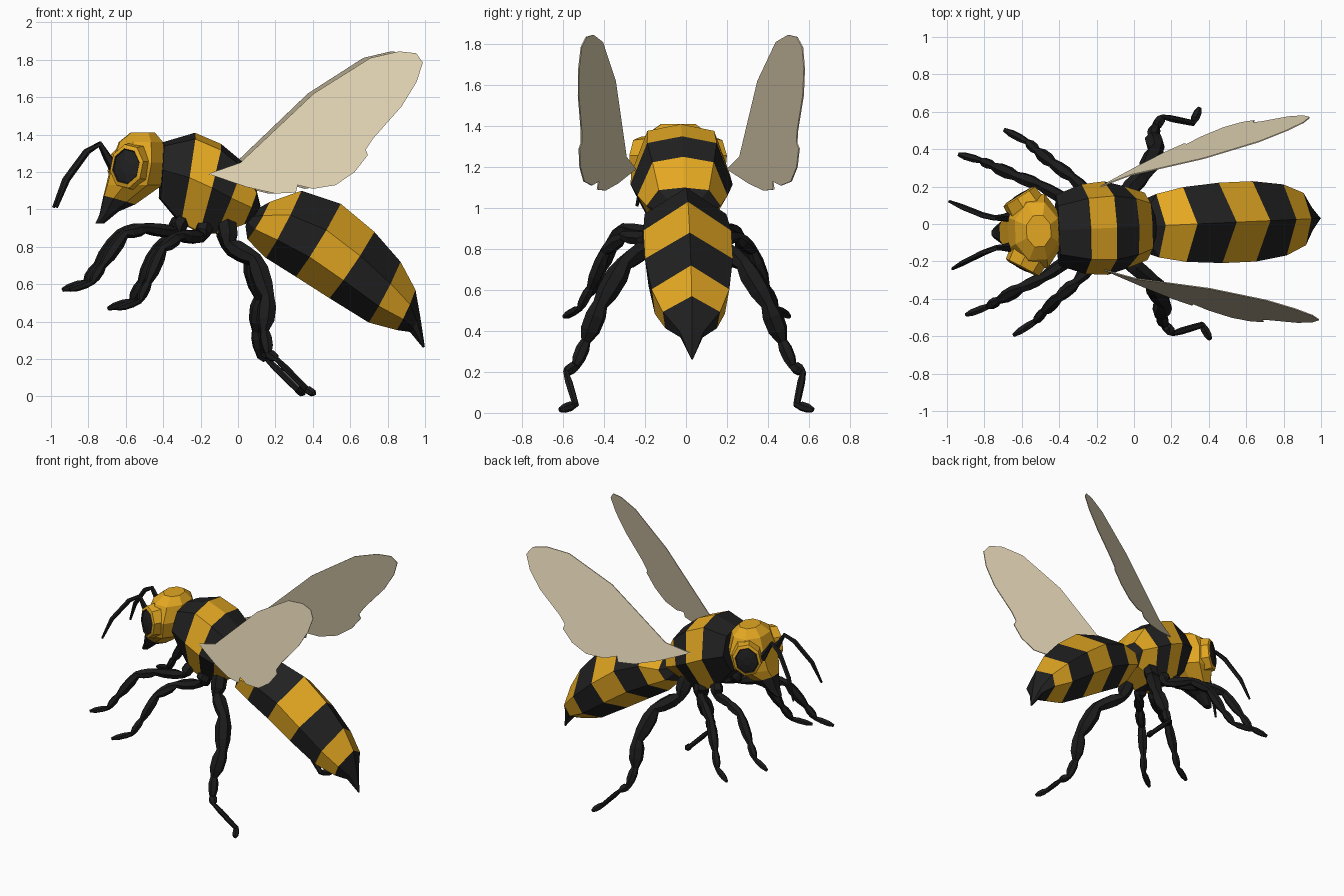
import bpy, bmesh, math
from mathutils import Vector, Matrix

cube = bpy.data.objects.get("Cube")
if cube:
    bpy.data.objects.remove(cube)


def material(name, colour):
    m = bpy.data.materials.new(name)
    m.use_nodes = True
    rgba = (*colour, 1)
    m.diffuse_color = rgba
    bsdf = next(n for n in m.node_tree.nodes if n.type == "BSDF_PRINCIPLED")
    bsdf.inputs["Base Color"].default_value = rgba
    bsdf.inputs["Roughness"].default_value = 0.8
    return m


YELLOW = material("honey yellow", (0.77, 0.39, 0.016))
BLACK = material("soft black", (0.015, 0.015, 0.015))
LEG = material("leg black", (0.011, 0.011, 0.011))
WING = material("wing tan", (0.75, 0.65, 0.45))

# The whole insect is turned a little about the vertical axis
POSE = Matrix.Translation((0, -0.015, 0)) @ Matrix.Rotation(math.radians(2.6), 4, "Z")


def finish(bm, name, mats):
    bmesh.ops.recalc_face_normals(bm, faces=bm.faces)
    bm.transform(POSE)
    mesh = bpy.data.meshes.new(name)
    bm.to_mesh(mesh)
    bm.free()
    for m in mats:
        mesh.materials.append(m)
    obj = bpy.data.objects.new(name, mesh)
    bpy.context.collection.objects.link(obj)
    return obj


def loft(name, rings, mats, bands=None):
    """Skin a row of equal rings; bands gives a material index per span."""
    bm = bmesh.new()
    rows = [[bm.verts.new(p) for p in ring] for ring in rings]
    n = len(rows[0])
    bands = bands or [0] * (len(rows) - 1)
    for a, b, band in zip(rows, rows[1:], bands):
        for i in range(n):
            j = (i + 1) % n
            bm.faces.new((a[i], a[j], b[j], b[i])).material_index = band
    bm.faces.new(rows[0]).material_index = bands[0]
    bm.faces.new(rows[-1]).material_index = bands[-1]
    return finish(bm, name, mats)


def section(top, bottom, width, profile):
    """Ring across the body: profile holds (width share, depth share) of one side."""
    t, b = Vector((top[0], 0, top[1])), Vector((bottom[0], 0, bottom[1]))
    half = [t.lerp(b, d) + Vector((0, w * width, 0)) for w, d in profile]
    other = [Vector((p.x, -p.y, p.z)) for p in reversed(half) if abs(p.y) > 1e-5]
    return half + other


def limb(name, path, radii, mat, sides=6, knobbly=True):
    """Tube along a path; knobbly limbs swell in the middle of each segment."""
    path = [Vector(p) for p in path]
    stops = []
    for i, p in enumerate(path[:-1]):
        q, r = path[i + 1], radii[i]
        stops.append((p, r * 0.72 if knobbly else r))
        if knobbly:
            stops += [(p.lerp(q, 0.3), r), (p.lerp(q, 0.7), r * 0.95)]
    stops.append((path[-1], radii[-1] * 0.5))
    rings = []
    for k, (p, r) in enumerate(stops):
        along = stops[min(k + 1, len(stops) - 1)][0] - stops[max(k - 1, 0)][0]
        u = along.cross(Vector((0.3, 1, 0.2))).normalized()
        v = along.cross(u).normalized()
        angles = [math.tau * s / sides for s in range(sides)]
        rings.append([p + r * (u * math.cos(a) + v * math.sin(a)) for a in angles])
    return loft(name, rings, [mat])


# Abdomen: ridged six-sided sections, striped, ending in a sting
ridged = [(0, 0), (1, 0.36), (0.9, 0.73), (0, 1)]
abdomen = [
    ((0.08, 0.99), (0.04, 0.91), 0.07),
    ((0.17, 1.04), (0.05, 0.84), 0.17),
    ((0.34, 1.1), (0.15, 0.74), 0.2),
    ((0.55, 1.03), (0.31, 0.64), 0.215),
    ((0.73, 0.88), (0.49, 0.525), 0.215),
    ((0.87, 0.72), (0.7, 0.395), 0.19),
    ((0.95, 0.57), (0.85, 0.355), 0.14),
    ((0.975, 0.43), (0.92, 0.345), 0.06),
    ((1.0, 0.265), (0.99, 0.26), 0.004),
]
loft("abdomen", [section(*s, ridged) for s in abdomen], [YELLOW, BLACK],
     [1, 0, 1, 0, 1, 0, 1, 1])

# Thorax: broad sections with a low ridge, striped, closing to a dark waist
broad = [(0, 0), (0.68, 0.07), (1, 0.5), (0.5, 1)]
thorax = [
    ((-0.4, 1.36), (-0.42, 1.06), 0.19),
    ((-0.23, 1.41), (-0.31, 0.93), 0.24),
    ((-0.09, 1.35), (-0.21, 0.88), 0.25),
    ((0.03, 1.25), (-0.12, 0.87), 0.22),
    ((0.1, 1.1), (0.03, 0.92), 0.18),
    ((0.12, 1.02), (0.06, 0.93), 0.08),
]
loft("thorax", [section(*s, broad) for s in thorax], [YELLOW, BLACK], [1, 0, 1, 0, 1])
limb("neck", [(-0.48, 0, 1.22), (-0.38, 0, 1.21)], [0.1, 0.2], BLACK, 8, False)


# Head: stacked octagons with a dark muzzle
def octagon(x, z, rx, ry, tilt=0.0):
    angles = [math.tau * (k + 0.5) / 8 for k in range(8)]
    return [Vector((x + rx * math.cos(a), ry * math.sin(a), z + tilt * math.cos(a)))
            for a in angles]


head = [
    (-0.51, 1.41, 0.07, 0.09), (-0.52, 1.36, 0.125, 0.165), (-0.53, 1.25, 0.155, 0.215),
    (-0.555, 1.13, 0.16, 0.19), (-0.635, 1.05, 0.09, 0.11, -0.025),
    (-0.69, 0.98, 0.055, 0.065, 0.01), (-0.74, 0.925, 0.025, 0.03),
]
loft("head", [octagon(*h) for h in head], [YELLOW, BLACK], [0, 0, 0, 0, 1, 1])

# Wing outline in side view, and the plane it lies on
outline = [
    (-0.17, 1.19), (0, 1.25), (0.39, 1.62), (0.69, 1.81), (0.84, 1.845), (0.93, 1.835),
    (0.965, 1.785), (0.93, 1.68), (0.85, 1.55), (0.7, 1.38), (0.66, 1.32), (0.67, 1.29),
    (0.6, 1.2), (0.5, 1.13), (0.38, 1.11), (0.3, 1.13), (0.29, 1.09), (0.18, 1.085),
    (0.03, 1.12),
]


def wing_point(x, z, side, offset):
    return Vector((x, side * (0.569 + 0.402 * x - 0.233 * z + offset), z))


# Legs and feelers, given for the left side
limbs = {
    "front_leg": (
        [(-0.3, 0.1, 0.95), (-0.34, 0.15, 0.88), (-0.5, 0.25, 0.9), (-0.62, 0.3, 0.87),
         (-0.74, 0.36, 0.7), (-0.8, 0.39, 0.61), (-0.92, 0.43, 0.57)],
        [0.045, 0.036, 0.036, 0.036, 0.028, 0.022]),
    "middle_leg": (
        [(-0.18, 0.1, 0.93), (-0.2, 0.15, 0.85), (-0.32, 0.28, 0.86), (-0.42, 0.36, 0.79),
         (-0.5, 0.43, 0.61), (-0.55, 0.48, 0.51), (-0.67, 0.55, 0.47)],
        [0.05, 0.038, 0.036, 0.036, 0.028, 0.022]),
    "hind_leg": (
        [(-0.07, 0.1, 0.95), (-0.05, 0.17, 0.81), (0.08, 0.29, 0.73), (0.14, 0.41, 0.53),
         (0.12, 0.48, 0.35), (0.14, 0.53, 0.23), (0.18, 0.58, 0.2),
         (0.34, 0.54, 0.04), (0.38, 0.62, 0.015)],
        [0.055, 0.05, 0.056, 0.052, 0.034, 0.03, 0.019, 0.024]),
}
feeler = [(-0.66, 0.08, 1.22), (-0.7, 0.08, 1.28), (-0.74, 0.08, 1.35),
          (-0.81, 0.1, 1.31), (-0.92, 0.15, 1.16), (-0.98, 0.18, 1.01)]

for side, label in ((1, "left_"), (-1, "right_")):
    mirrored = lambda pts: [(x, side * y, z) for x, y, z in pts]
    for part, (path, radii) in limbs.items():
        limb(label + part, mirrored(path), radii, LEG)
    limb(label + "antenna", mirrored(feeler), [0.03, 0.02, 0.016, 0.017, 0.016], LEG, 5, False)
    loft(label + "wing",
         [[wing_point(x, z, side, o) for x, z in outline] for o in (-0.003, 0.003)], [WING])

    # Eye: dark facet set in a low yellow rim
    out = Vector((-0.5, side * 0.87, 0.02)).normalized()
    up = Vector((0.25, 0, 1))
    up = (up - out * up.dot(out)).normalized()
    across = up.cross(out)
    rings = []
    for size, height in ((1.15, -0.06), (1.05, 0.02), (0.85, 0.028), (0.8, 0.022), (0.3, 0.032)):
        angles = [math.tau * (k + 0.5) / 8 for k in range(8)]
        rings.append([Vector((-0.595, side * 0.172, 1.23)) + out * height
                      + size * (across * 0.095 * math.cos(a) + up * 0.115 * math.sin(a))
                      for a in angles])
    loft(label + "eye", rings, [YELLOW, BLACK], [0, 0, 1, 1])
